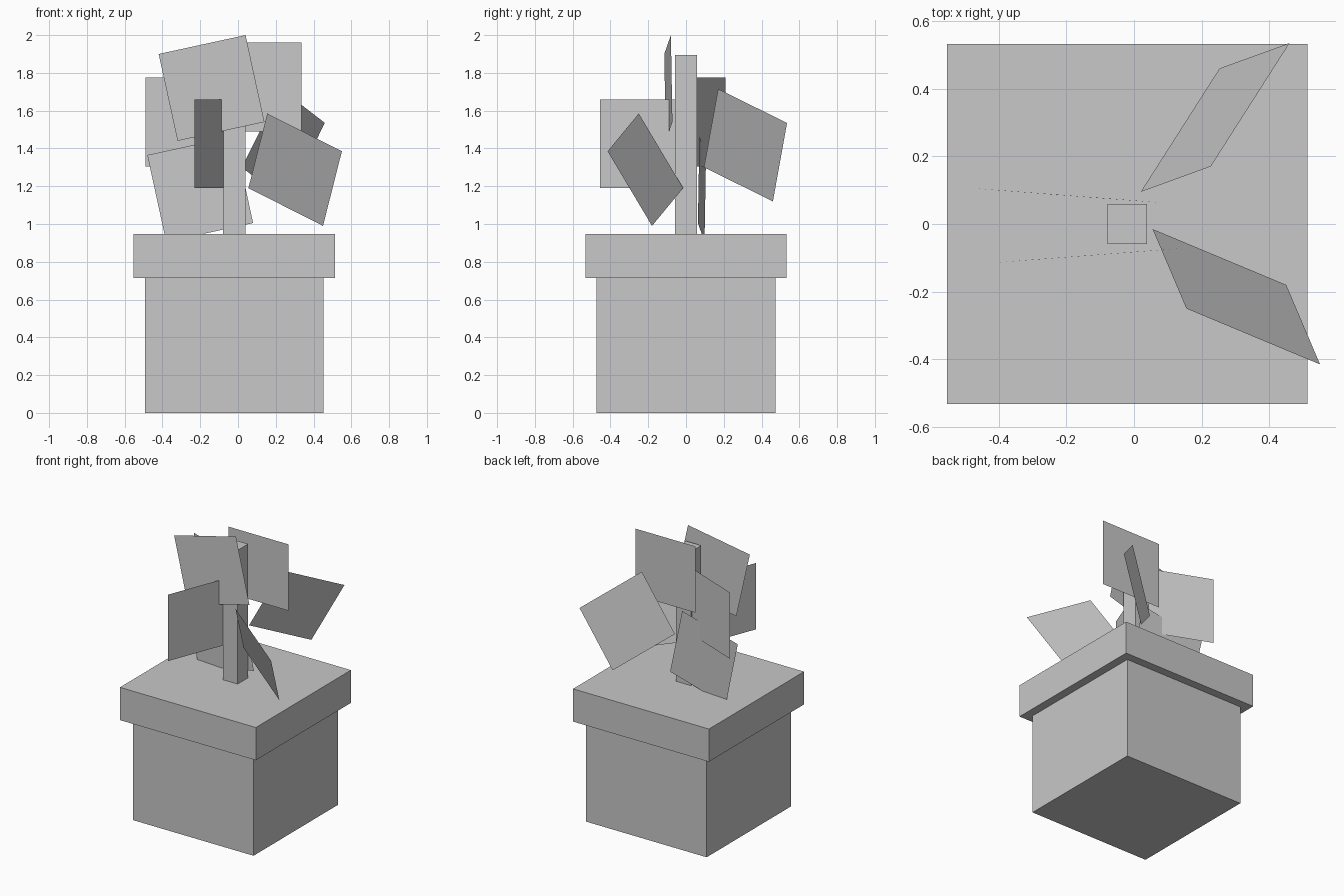
import bpy
import bmesh
from mathutils import Vector

default_cube = bpy.data.objects.get("Cube")
if default_cube:
    bpy.data.objects.remove(default_cube, do_unlink=True)

AXIS_X = -0.02  # the pot and stem share this vertical axis

grey = bpy.data.materials.new("plain grey")
grey.use_nodes = True
grey.diffuse_color = (0.58, 0.58, 0.58, 1)
grey.node_tree.nodes["Principled BSDF"].inputs["Base Color"].default_value = grey.diffuse_color


def add_object(name, bm):
    mesh = bpy.data.meshes.new(name)
    bm.to_mesh(mesh)
    bm.free()
    mesh.materials.append(grey)
    obj = bpy.data.objects.new(name, mesh)
    bpy.context.collection.objects.link(obj)
    return obj


def block(name, width, bottom, top):
    """Square upright block on the shared axis."""
    bm = bmesh.new()
    bmesh.ops.create_cube(bm, size=1)
    bmesh.ops.scale(bm, vec=(width, width, top - bottom), verts=bm.verts)
    bmesh.ops.translate(bm, vec=(AXIS_X, 0, (bottom + top) / 2), verts=bm.verts)
    return add_object(name, bm)


def leaf(name, corner, along, up):
    """Flat square leaf spanned by two edges from its lower inner corner."""
    corner, along, up = Vector(corner), Vector(along), Vector(up)
    bm = bmesh.new()
    ring = (corner, corner + along, corner + along + up, corner + up)
    bm.faces.new([bm.verts.new(point) for point in ring])
    return add_object(name, bm)


# Pot, overhanging rim and stem
block("pot", 0.947, 0, 0.715)
block("pot_rim", 1.065, 0.715, 0.947)
block("stem", 0.117, 0.947, 1.895)

# Upright leaves with level edges
UPRIGHT = (0, 0, 0.47)
leaf("front_leaf", (-0.06, -0.017, 1.19), (-0.17, -0.438, 0), UPRIGHT)
leaf("right_leaf", (-0.055, 0.038, 1.305), (-0.436, 0.172, 0), UPRIGHT)
leaf("upper_back_leaf", (0.335, 0.088, 1.49), (-0.47, 0, 0), UPRIGHT)

# Upright leaves turned in their own plane
TURNED_ALONG, TURNED_UP = (0.46, 0.035, 0.1), (-0.1, -0.008, 0.46)
leaf("upper_front_leaf", (-0.32, -0.107, 1.44), TURNED_ALONG, TURNED_UP)
leaf("lower_back_leaf", (-0.38, 0.098, 0.905), (0.46, -0.035, 0.1), (-0.1, 0.008, 0.46))

# Drooping leaves on the left side
leaf("front_left_leaf", (0.055, -0.015, 1.19), (0.395, -0.165, -0.2), (0.1, -0.235, 0.395))
leaf("back_left_leaf", (0.02, 0.095, 1.3), (0.233, 0.365, -0.18), (0.207, 0.075, 0.415))
